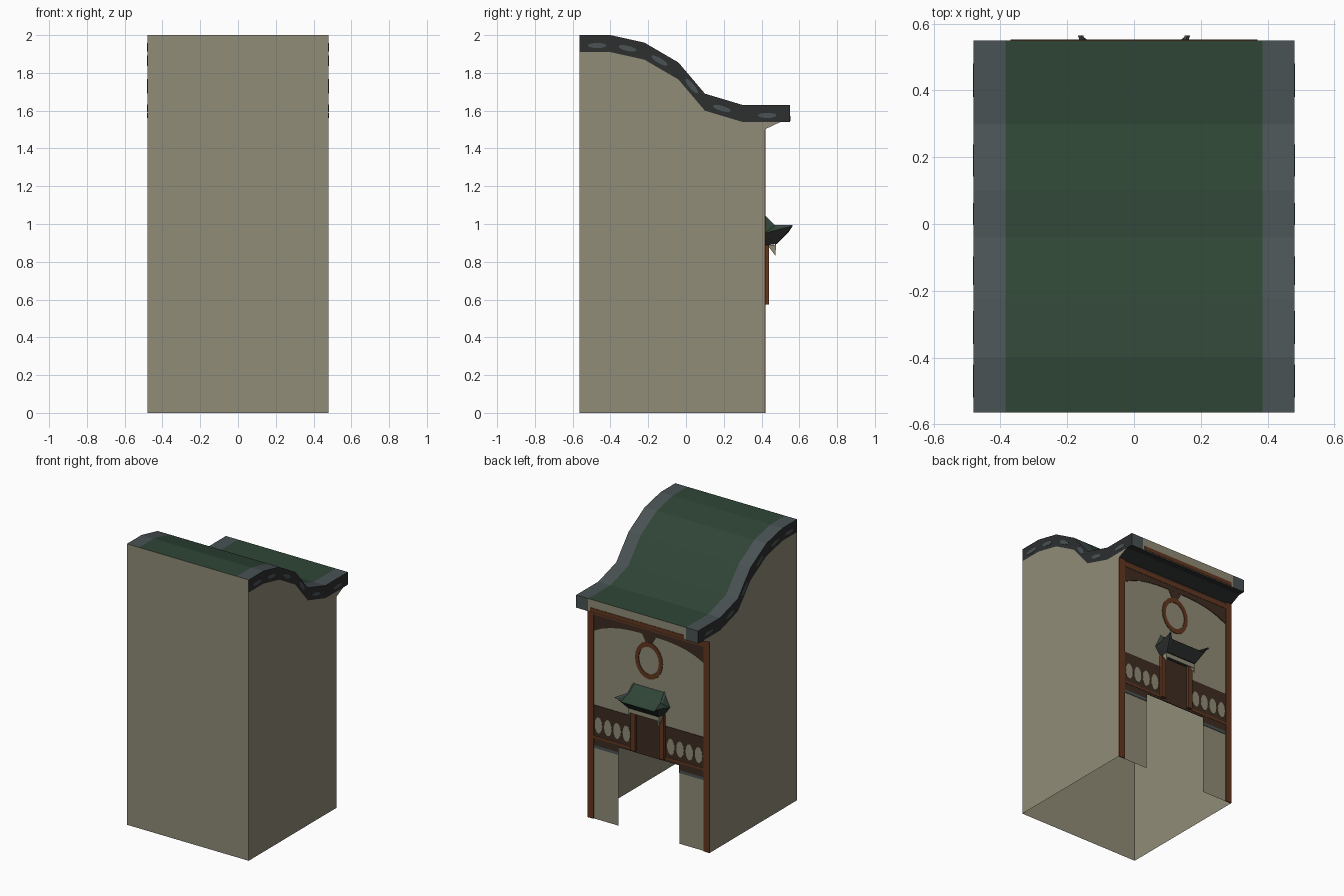
import bpy, bmesh, math

if "Cube" in bpy.data.objects:
    bpy.data.objects.remove(bpy.data.objects["Cube"])


def material(name, hexcode):
    rgb = [int(hexcode[i:i + 2], 16) / 255 for i in (0, 2, 4)]
    lin = [c / 12.92 if c < 0.04045 else ((c + 0.055) / 1.055) ** 2.4 for c in rgb]
    m = bpy.data.materials.new(name)
    m.diffuse_color = (*lin, 1)
    m.use_nodes = True
    m.node_tree.nodes["Principled BSDF"].inputs["Base Color"].default_value = m.diffuse_color
    return m


PLASTER = material("plaster", "908c77")
GREEN = material("green_tile", "2f4536")
SLATE = material("slate", "49525 4".replace(" ", ""))
CHARCOAL = material("charcoal", "2d2e2f")
RED_WOOD = material("red_wood", "623721")
DARK_WOOD = material("dark_wood", "3d2c20")


def build(name, verts, faces, mats, index=None):
    me = bpy.data.meshes.new(name)
    me.from_pydata(verts, [], faces)
    for m in mats:
        me.materials.append(m)
    if index:
        for p, i in zip(me.polygons, index):
            p.material_index = i
    bm = bmesh.new()
    bm.from_mesh(me)
    bmesh.ops.remove_doubles(bm, verts=bm.verts, dist=1e-5)
    bmesh.ops.recalc_face_normals(bm, faces=bm.faces)
    bm.to_mesh(me)
    bm.free()
    ob = bpy.data.objects.new(name, me)
    bpy.context.collection.objects.link(ob)
    return ob


def prism(name, pts, lo, hi, axis, mat):
    """Extrude a 2D outline: axis 'y' takes (x, z) points, axis 'x' takes (y, z) points."""
    n = len(pts)
    place = (lambda p, d: (p[0], d, p[1])) if axis == 'y' else (lambda p, d: (d, p[0], p[1]))
    verts = [place(p, d) for d in (lo, hi) for p in pts]
    faces = [list(range(n)), list(range(n, 2 * n))]
    faces += [(i, (i + 1) % n, n + (i + 1) % n, n + i) for i in range(n)]
    return build(name, verts, faces, [mat])


def rect(x0, x1, z0, z1):
    return [(x0, z0), (x1, z0), (x1, z1), (x0, z1)]


def ellipse(cx, cz, rx, rz, n=12, tilt=0.0):
    out = []
    for i in range(n):
        a = 2 * math.pi * i / n
        u, v = rx * math.cos(a), rz * math.sin(a)
        out.append((cx + u * math.cos(tilt) - v * math.sin(tilt),
                    cz + u * math.sin(tilt) + v * math.cos(tilt)))
    return out


W, F, B, E = 0.48, -0.565, 0.415, 0.55      # half width, front, back wall, eave
DOOR, DOOR_H = 0.24, 0.56
top = [(F, 2.0), (-0.40, 2.0), (-0.22, 1.96), (-0.04, 1.855), (0.10, 1.69), (0.30, 1.63), (E, 1.63)]
low = [(F, 1.91), (-0.40, 1.91), (-0.22, 1.87), (-0.04, 1.765), (0.10, 1.60), (0.30, 1.54), (E, 1.54)]

# Walls: an open shell without a floor, doorway in the back
verts, faces = [], []


def sheet(pts):
    faces.append(list(range(len(verts), len(verts) + len(pts))))
    verts.extend(pts)


sheet([(x, F, z) for x, z in rect(-W, W, 0, 1.91)])
sheet([(x, F, z) for x, z in rect(-W, W, 1.91, 2.0)])
for s in (-W, W):
    sheet([(s, F, 0), (s, B, 0), (s, B, 1.54)] + [(s, y, z) for y, z in low[-2::-1]])
sheet([(x, B, z) for x, z in [(-W, 0), (-DOOR, 0), (-DOOR, DOOR_H), (DOOR, DOOR_H),
                              (DOOR, 0), (W, 0), (W, 1.54), (-W, 1.54)]])
build("walls", verts, faces, [PLASTER])

# Swept roof: green centre, slate borders, charcoal sides
verts, faces, idx = [], [], []
cols = [-W, -0.385, 0.385, W]
for (y0, z0), (y1, z1) in zip(top, top[1:]):
    for c in range(3):
        sheet([(cols[c], y0, z0), (cols[c + 1], y0, z0), (cols[c + 1], y1, z1), (cols[c], y1, z1)])
        idx.append(0 if c == 1 else 1)
for i in range(6):
    for s in (-W, W):
        sheet([(s, *top[i]), (s, *top[i + 1]), (s, *low[i + 1]), (s, *low[i])])
        idx.append(2)
for c in range(3):
    sheet([(x, E, z) for x, z in rect(cols[c], cols[c + 1], 1.54, 1.63)])
    idx.append(3 if c == 1 else 1)
    sheet([(cols[c], E, 1.54), (cols[c + 1], E, 1.54), (cols[c + 1], B, 1.54), (cols[c], B, 1.54)])
    idx.append(2)
build("main_roof", verts, faces, [GREEN, SLATE, CHARCOAL, PLASTER], idx)
prism("eave_stripe", rect(-0.37, 0.37, 1.545, 1.572), E, E + 0.003, 'y', RED_WOOD)

# Slate patches along the roof sides
for y, z, t in [(-0.47, 1.945, 0), (-0.31, 1.93, -0.22), (-0.14, 1.865, -0.53),
                (0.03, 1.73, -0.87), (0.19, 1.612, -0.29), (0.43, 1.575, 0)]:
    for s in (-1, 1):
        prism("roof_side_patch", ellipse(y, z, 0.05, 0.014, 10, t), s * W, s * (W + 0.002), 'x', SLATE)

# Sloping soffit under the eave, plaster ends
sof = [(B, 1.50), (0.50, 1.54), (B, 1.54)]
build("soffit", [(x, y, z) for x in (-W, W) for y, z in sof],
      [(0, 1, 2), (3, 4, 5), (0, 1, 4, 3)], [PLASTER, CHARCOAL], [0, 0, 1])


def facade(name, pts, depth, mat):
    return prism(name, pts, B, B + depth, 'y', mat)


# Facade timbers
arch = [(-0.44 + 0.88 * i / 12, 1.42 - 0.085 * abs(i / 6 - 1) ** 3) for i in range(13)]
facade("top_beam", arch + [(0.44, 1.50), (-0.44, 1.50)], 0.004, DARK_WOOD)
facade("top_rail", rect(-0.44, 0.44, 1.455, 1.485), 0.006, RED_WOOD)
for s in (-1, 1):
    facade("corner_pillar", rect(s * 0.433, s * W, 0, 1.505), 0.007, RED_WOOD)
    # Balcony panel with oval openings
    facade("balcony_panel", rect(s * 0.10, s * 0.435, 0.56, 0.81), 0.004, DARK_WOOD)
    facade("balcony_skirt", rect(s * DOOR, s * 0.435, 0.525, 0.56), 0.004, DARK_WOOD)
    facade("balcony_trim", rect(s * DOOR, s * 0.435, 0.505, 0.525), 0.004, SLATE)
    facade("balcony_rail", rect(s * 0.125, s * 0.435, 0.575, 0.592), 0.006, RED_WOOD)
    for i in range(4):
        facade("balcony_oval", ellipse(s * (0.175 + 0.073 * i), 0.675, 0.03, 0.058), 0.006, PLASTER)
    # Posts of the small porch
    prism("porch_post", rect(s * 0.095, s * 0.13, 0.575, 0.89), B, 0.44, 'y', RED_WOOD)
    prism("porch_bracket", [(0.43, 0.89), (0.475, 0.83), (0.475, 0.89)],
          s * 0.112, s * 0.122, 'x', PLASTER)
facade("porch_door", rect(-0.10, 0.10, DOOR_H, 0.89), 0.006, DARK_WOOD)
prism("porch_valance", rect(-0.122, 0.122, 0.862, 0.893), 0.47, 0.476, 'y', PLASTER)

# Round window ring with its stem
N = 20
rings = [(r * math.cos(2 * math.pi * i / N), B + d, 1.24 + 1.22 * r * math.sin(2 * math.pi * i / N))
         for r, d in ((0.108, 0), (0.108, 0.005), (0.08, 0.005), (0.08, 0)) for i in range(N)]
build("round_window_ring", rings,
      [(k * N + i, k * N + (i + 1) % N, (k + 1) * N + (i + 1) % N, (k + 1) * N + i)
       for k in range(3) for i in range(N)], [RED_WOOD])
facade("ring_stem", [(-0.02, 1.36), (0.02, 1.36), (0.06, 1.43), (-0.06, 1.43)], 0.0035, DARK_WOOD)

# Porch roof: half hip with upturned corners
side = [(0.12, B, 1.045), (0.13, 0.468, 0.99), (0.16, 0.565, 0.99), (0.13, 0.545, 0.96),
        (0.165, B, 0.95), (0.12, 0.48, 0.895), (0.12, B, 0.885)]
n = len(side)
verts = side + [(-x, y, z) for x, y, z in side]
faces, idx = [], []
for a, b, m in ((0, 1, 0), (1, 3, 0), (3, 5, 1), (5, 6, 1)):
    faces.append((a, b, b + n, a + n))
    idx.append(m)
for o in (0, n):
    for f, m in (((1, 2, 3), 0), ((0, 1, 4), 0), ((1, 2, 4), 0),
                 ((2, 3, 5), 1), ((2, 4, 5), 1), ((4, 5, 6), 1)):
        faces.append([v + o for v in f])
        idx.append(m)
build("porch_roof", verts, faces, [GREEN, CHARCOAL], idx)

# Hip ridges on the porch roof
for s in (-1, 1):
    pts = [(s * x, y, z) for x, y, z in side[:3]]
    v = [(x + dx, y, z + dz) for x, y, z in pts for dx, dz in ((-0.008, -0.004), (0.008, -0.004), (0, 0.006))]
    f = [(k + i, k + (i + 1) % 3, k + 3 + (i + 1) % 3, k + 3 + i) for k in (0, 3) for i in range(3)]
    build("porch_ridge", v, f + [(0, 1, 2), (6, 7, 8)], [SLATE])
